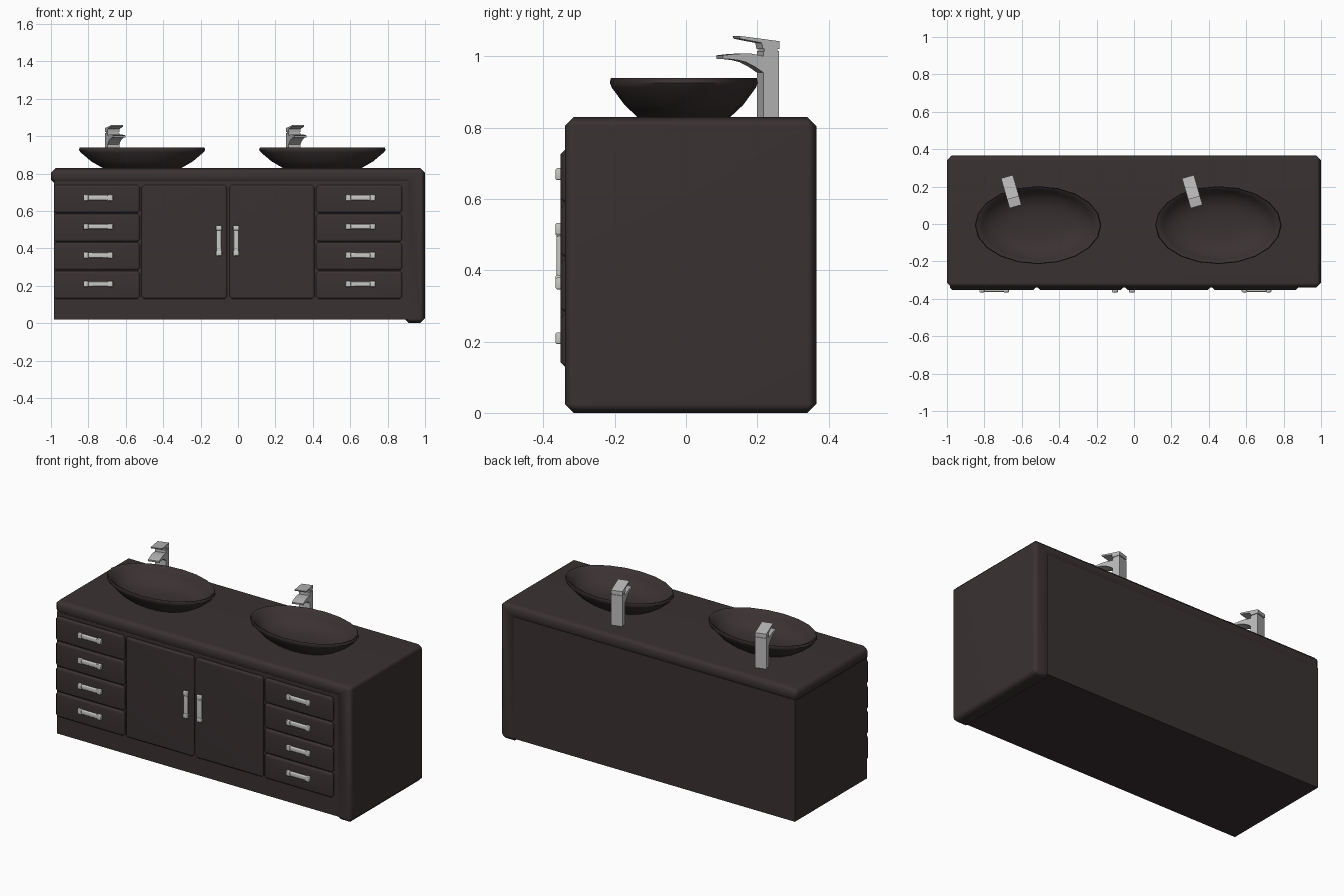
import bpy, bmesh, math
from mathutils import Matrix, Vector

if "Cube" in bpy.data.objects:
    bpy.data.objects.remove(bpy.data.objects["Cube"])


def material(name, rgb):
    m = bpy.data.materials.new(name)
    m.diffuse_color = (*rgb, 1)
    m.use_nodes = True
    m.node_tree.nodes["Principled BSDF"].inputs["Base Color"].default_value = m.diffuse_color
    return m


WOOD = material("dark_brown", (0.042, 0.031, 0.032))
CHROME = material("chrome_grey", (0.50, 0.50, 0.50))
SATIN = material("satin_handle_grey", (0.58, 0.58, 0.56))


def finish(name, bm, mat, angle=50, weighted=True):
    bmesh.ops.recalc_face_normals(bm, faces=bm.faces)
    me = bpy.data.meshes.new(name)
    bm.to_mesh(me)
    bm.free()
    me.materials.append(mat)
    me.shade_smooth()
    me.set_sharp_from_angle(angle=math.radians(angle))
    ob = bpy.data.objects.new(name, me)
    bpy.context.collection.objects.link(ob)
    if weighted:
        mod = ob.modifiers.new("weighted", 'WEIGHTED_NORMAL')
        mod.keep_sharp = True
    return ob


def add_box(bm, x, y, z):
    """Box given as (min, max) pairs."""
    c = [(a + b) / 2 for a, b in (x, y, z)]
    s = [b - a for a, b in (x, y, z)]
    m = Matrix.Translation(c) @ Matrix.Diagonal((*s, 1))
    return bmesh.ops.create_cube(bm, size=1, matrix=m)["verts"]


def box(name, x, y, z, mat, bevel=0):
    bm = bmesh.new()
    add_box(bm, x, y, z)
    if bevel:
        bmesh.ops.bevel(bm, geom=bm.edges[:], offset=bevel, segments=1, affect='EDGES')
    return finish(name, bm, mat)


def prism(bm, pts, vec):
    """Extrude a planar outline along vec."""
    f = bm.faces.new([bm.verts.new(p) for p in pts])
    out = bmesh.ops.extrude_face_region(bm, geom=[f])["geom"]
    bmesh.ops.translate(bm, vec=vec, verts=[g for g in out if isinstance(g, bmesh.types.BMVert)])


# Countertop with the right-hand side panel running down to the floor
bm = bmesh.new()
outline = [(-1, 0.743), (-1, 0.83), (1, 0.83), (1, 0), (0.888, 0), (0.888, 0.743)]
prism(bm, [(x, -0.34, z) for x, z in outline], (0, 0.706, 0))
bmesh.ops.recalc_face_normals(bm, faces=bm.faces)
inner = [e for e in bm.edges
         if all(abs(v.co.x - 0.888) < 1e-4 and abs(v.co.z - 0.743) < 1e-4 for v in e.verts)]
bmesh.ops.bevel(bm, geom=[e for e in bm.edges if e not in inner], offset=0.025,
                segments=1, affect='EDGES')
finish("countertop_and_side_panel", bm, WOOD)

# Cabinet carcass
box("cabinet_body", (-0.985, 0.92), (-0.332, 0.36), (0.02, 0.76), WOOD)


# Handles: slim bar with slightly thicker ends
def handle(name, cx, cz, half, upright=False):
    bm = bmesh.new()
    add_box(bm, (-half, half), (-0.363, -0.345), (-0.0135, 0.0135))
    for s in (-1, 1):
        a, b = sorted((s * half, s * (half - 0.028)))
        add_box(bm, (a, b), (-0.366, -0.345), (-0.0165, 0.0165))
    bmesh.ops.bevel(bm, geom=bm.edges[:], offset=0.004, segments=1, affect='EDGES')
    rot = Matrix.Rotation(math.pi / 2, 4, 'Y') if upright else Matrix()
    bm.transform(Matrix.Translation((cx, 0, cz)) @ rot)
    finish(name, bm, SATIN)


# Drawers, four on each side
for side, x0, x1 in (("left", -0.985, -0.525), ("right", 0.418, 0.878)):
    for i in range(4):
        z = 0.664 - i * 0.1535
        box(f"{side}_drawer_{i + 1}", (x0, x1), (-0.352, -0.32), (z - 0.074, z + 0.074), WOOD, 0.012)
        handle(f"{side}_drawer_handle_{i + 1}", (x0 + x1) / 2 + 0.007, z + 0.006, 0.079)

# Doors
for side, x0, x1, hx in (("left", -0.515, -0.058, -0.102), ("right", -0.045, 0.408, -0.010)):
    box(f"{side}_door", (x0, x1), (-0.352, -0.32), (0.13, 0.738), WOOD, 0.012)
    handle(f"{side}_door_handle", hx, 0.441, 0.082, True)

# Oval vessel basins: lathe outside and inside profile, then squash
PROFILE = [(0.60, 0.825), (0.80, 0.864), (0.97, 0.912), (1.0, 0.926), (0.985, 0.94),
           (0.955, 0.937), (0.88, 0.905), (0.72, 0.868), (0.50, 0.848), (0.25, 0.842)]
N = 20


def basin(name, cx):
    bm = bmesh.new()
    rings = []
    for r, z in PROFILE:
        rings.append([bm.verts.new((cx + 0.338 * r * math.cos(2 * math.pi * k / N),
                                    -0.006 + 0.208 * r * math.sin(2 * math.pi * k / N), z))
                      for k in range(N)])
    for a, b in zip(rings, rings[1:]):
        for k in range(N):
            j = (k + 1) % N
            bm.faces.new((a[k], a[j], b[j], b[k]))
    bm.faces.new(rings[0])
    bm.faces.new(rings[-1])
    finish(name, bm, WOOD, 45, False)


# Faucets: column, curved spout and tilted lever, turned 16 degrees
W = 0.033
SPOUT = [(0.03, 1.0), (0.046, 1.001), (0.08, 1.008), (0.11, 1.008), (0.14, 1.006), (0.165, 1.003),
         (0.163, 0.993), (0.149, 0.993), (0.12, 0.990), (0.096, 0.984), (0.07, 0.971),
         (0.046, 0.955), (0.03, 0.955)]
LEVER = [(-0.001, 1.021), (-0.001, 1.043), (0.117, 1.058), (0.114, 1.050), (0.05, 1.038), (0.047, 1.021)]


def faucet(name, x, y):
    bm = bmesh.new()
    add_box(bm, (-W, W), (-0.046, 0), (0.82, 1.016))
    add_box(bm, (-W + 0.004, W - 0.004), (-0.042, -0.004), (1.01, 1.025))
    for shape in (SPOUT, LEVER):
        prism(bm, [(-W, -v, z) for v, z in shape], (2 * W, 0, 0))
    bm.transform(Matrix.Translation((x, y, 0)) @ Matrix.Rotation(math.radians(16), 4, 'Z'))
    finish(name, bm, CHROME, 25, False)


for side, bx, fx in (("left", -0.513, -0.679), ("right", 0.451, 0.289)):
    basin(f"{side}_basin", bx)
    faucet(f"{side}_faucet", fx, 0.252)
